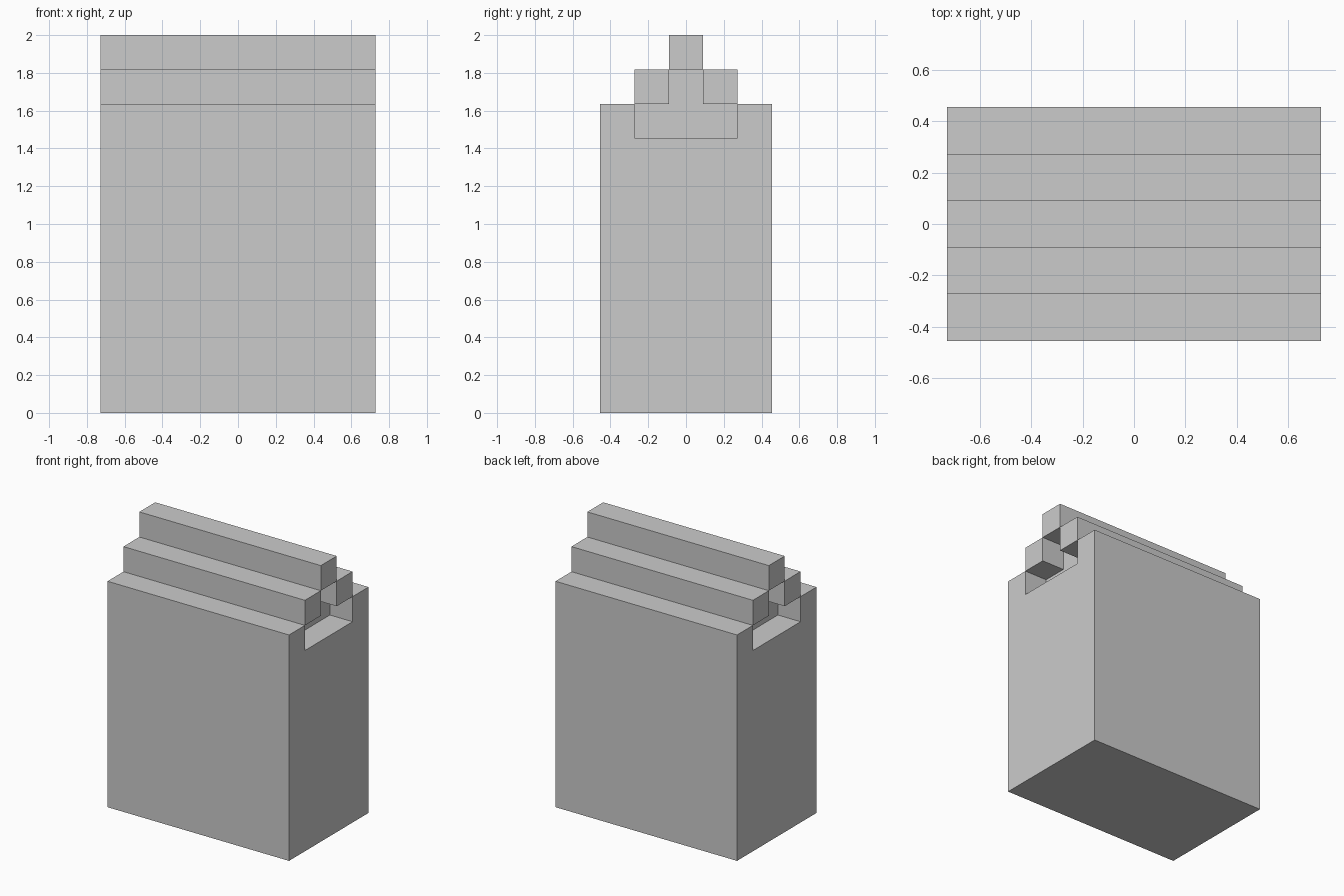
import bpy
import bmesh

if "Cube" in bpy.data.objects:
    bpy.data.objects.remove(bpy.data.objects["Cube"])

U = 2 / 11  # grid step: the model is 8 x 5 x 11 steps


def extrude_profile(name, points, length):
    """Extrude a (y, z) outline along x, centred on x = 0 (all in steps)."""
    bm = bmesh.new()
    verts = [bm.verts.new((-length / 2 * U, y * U, z * U)) for y, z in points]
    face = bm.faces.new(verts)
    result = bmesh.ops.extrude_face_region(bm, geom=[face])
    moved = [v for v in result["geom"] if isinstance(v, bmesh.types.BMVert)]
    bmesh.ops.translate(bm, verts=moved, vec=(length * U, 0, 0))
    bmesh.ops.recalc_face_normals(bm, faces=bm.faces)
    mesh = bpy.data.meshes.new(name)
    bm.to_mesh(mesh)
    bm.free()
    obj = bpy.data.objects.new(name, mesh)
    bpy.context.collection.objects.link(obj)
    return obj


def mirrored(half):
    """Complete an outline given its +y half, listed from bottom to top."""
    return half + [(-y, z) for y, z in reversed(half)]


def rect(y0, y1, z0, z1):
    return [(y0, z0), (y1, z0), (y1, z1), (y0, z1)]


# Main block with the eaves and a channel along the top
extrude_profile("body", mirrored([(2.5, 0), (2.5, 9), (1.5, 9), (1.5, 8)]), 8)

# Stepped roof: a middle bar on each side and the ridge
for side, y in (("front", -1), ("back", 1)):
    extrude_profile(f"roof_step_{side}", rect(y - 0.5, y + 0.5, 9, 10), 8)
extrude_profile("roof_ridge", rect(-0.5, 0.5, 10, 11), 8)

# Gable filling, set one step in from each end
extrude_profile("gable_core",
                mirrored([(1.5, 8), (1.5, 9), (0.5, 9), (0.5, 10)]), 6)
